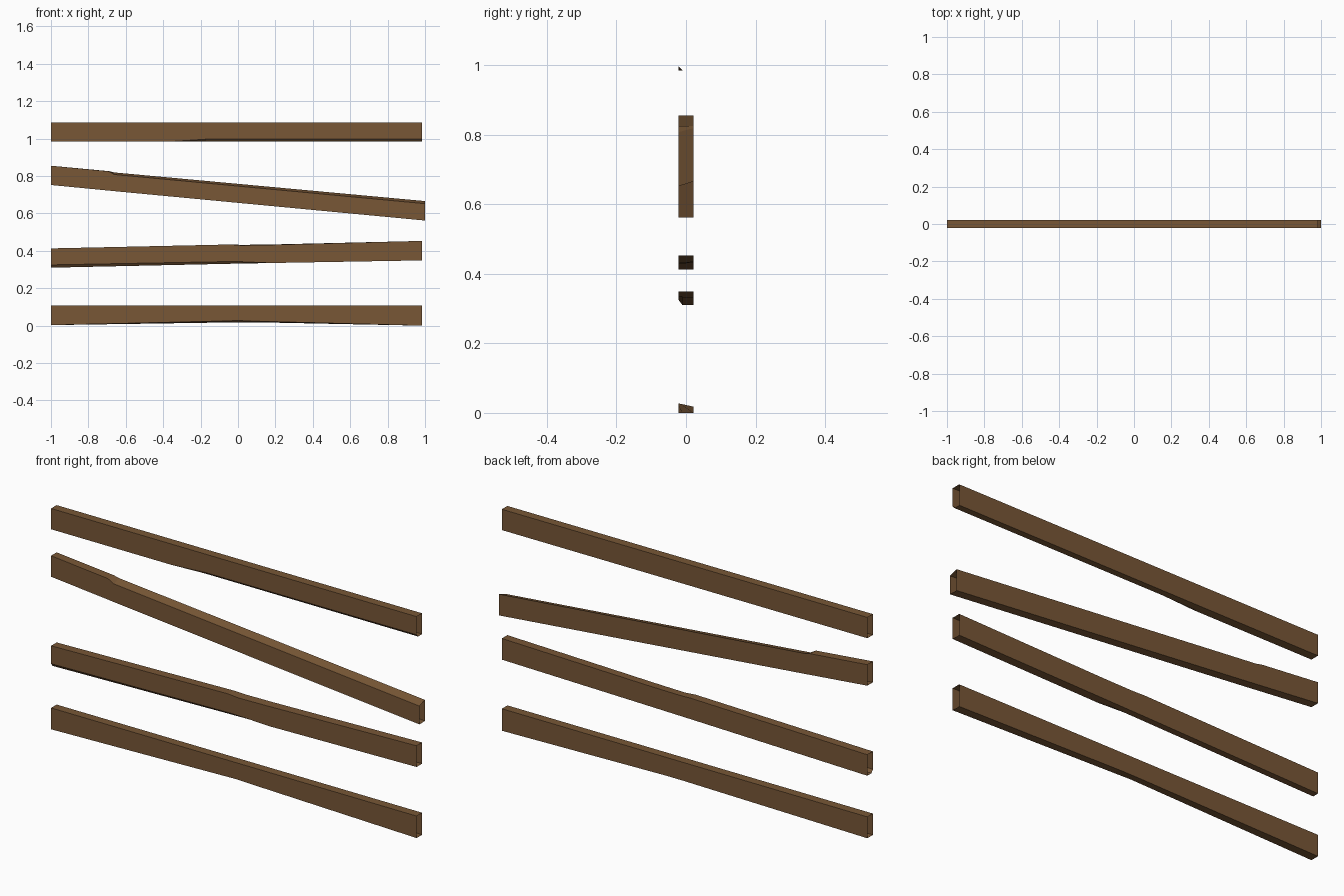
import bpy, bmesh

# single weathered wood colour
wood = bpy.data.materials.new("brown_wood")
wood.diffuse_color = (0.188, 0.095, 0.037, 1)

Y = 0.0215     # half thickness of a board
YC = -0.010    # where the worn lower front corner meets the underside


def board(name, stations):
    """Open-ended board skin lofted along x.
    station: x, front top z, back top z, back bottom z, inner bottom z, front bottom z"""
    bm = bmesh.new()
    rings = []
    for x, ft, bt, bb, bi, fb in stations:
        ring = [(-Y, ft), (-Y, fb), (YC, bi), (Y, bb), (Y, bt)]
        rings.append([bm.verts.new((x, y, z)) for y, z in ring])
    for a, b in zip(rings, rings[1:]):
        for i in range(5):
            j = (i + 1) % 5
            bm.faces.new((a[i], a[j], b[j], b[i]))
    me = bpy.data.meshes.new(name)
    bm.to_mesh(me)
    bm.free()
    me.materials.append(wood)
    ob = bpy.data.objects.new(name, me)
    bpy.context.collection.objects.link(ob)
    return ob


# bottom board: underside worn upwards in the middle
board("bottom_board", [
    (-1.0, .108, .108, .003, .003, .003),
    (0.0, .108, .108, .018, .025, .027),
    (0.10, .108, .108, .018, .022, .024),
    (.985, .108, .108, .0, .0, .0)])

# second board: slight upward tilt, chipped lower front corner on the left half
board("lower_middle_board", [
    (-1.0, .413, .413, .310, .310, .325),
    (-.04, .434, .434, .331, .331, .343),
    (.02, .429, .432, .332, .332, .342),
    (.18, .432, .434, .335, .335, .335),
    (.985, .453, .453, .349, .349, .349)])

# third board: downward tilt, top worn towards the front right of the notch
board("upper_middle_board", [
    (-1.0, .855, .855, .752, .752, .752),
    (-.69, .825, .826, .722, .722, .722),
    (-.66, .808, .819, .719, .719, .719),
    (1.0, .652, .666, .562, .562, .562)])

# top board: chipped lower front corner on the right
board("top_board", [
    (-1.0, 1.087, 1.087, .985, .985, .985),
    (-.35, 1.087, 1.087, .985, .985, .985),
    (-.17, 1.087, 1.087, .985, .985, .997),
    (.985, 1.087, 1.087, .985, .985, .998)])
